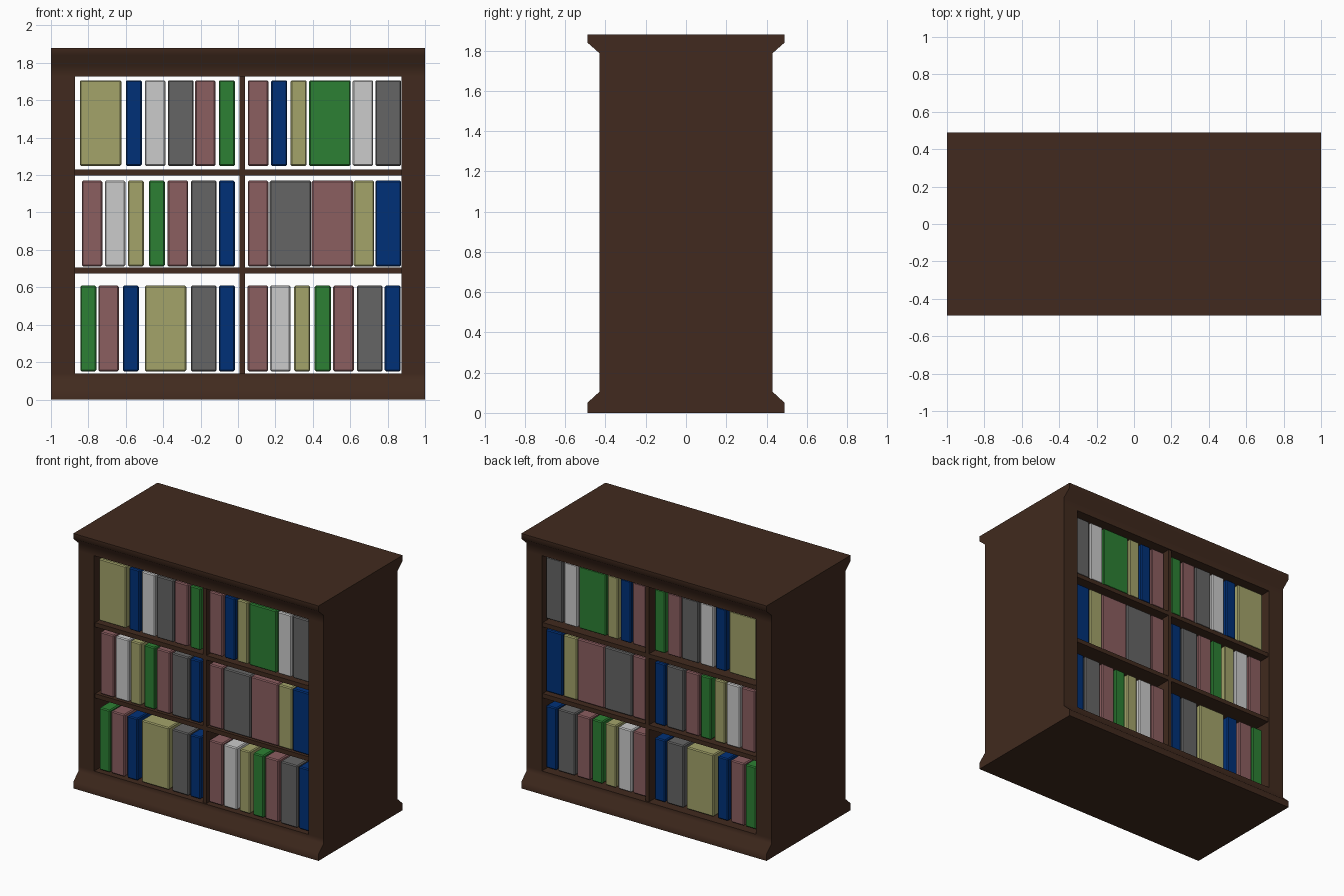
import bpy, bmesh, math

if "Cube" in bpy.data.objects:
    bpy.data.objects.remove(bpy.data.objects["Cube"])

def lin(c):
    c /= 255
    return c / 12.92 if c <= 0.04045 else ((c + 0.055) / 1.055) ** 2.4

def material(name, r, g, b):
    m = bpy.data.materials.new(name)
    m.diffuse_color = (lin(r), lin(g), lin(b), 1)
    m.use_nodes = True
    m.node_tree.nodes["Principled BSDF"].inputs["Base Color"].default_value = m.diffuse_color
    return m

wood = material("dark wood", 65, 42, 30)
covers = {
    "O": material("olive cover", 163, 163, 106),
    "B": material("blue cover", 0, 48, 119),
    "W": material("light grey cover", 203, 203, 203),
    "G": material("dark grey cover", 101, 101, 101),
    "M": material("mauve cover", 139, 94, 96),
    "N": material("green cover", 44, 128, 51),
}

def extrude_x(name, profile, x0, x1, mat):
    """Extrude a closed (y, z) profile from x0 to x1."""
    bm = bmesh.new()
    face = bm.faces.new([bm.verts.new((x0, y, z)) for y, z in profile])
    new = bmesh.ops.extrude_face_region(bm, geom=[face])["geom"]
    bmesh.ops.translate(bm, vec=(x1 - x0, 0, 0),
                        verts=[v for v in new if isinstance(v, bmesh.types.BMVert)])
    bmesh.ops.recalc_face_normals(bm, faces=bm.faces)
    me = bpy.data.meshes.new(name)
    bm.to_mesh(me)
    bm.free()
    me.materials.append(mat)
    ob = bpy.data.objects.new(name, me)
    bpy.context.collection.objects.link(ob)
    return ob

def box(name, x0, x1, y0, y1, z0, z1, mat):
    return extrude_x(name, [(y0, z0), (y1, z0), (y1, z1), (y0, z1)], x0, x1, mat)

def moulding(name, half):
    """Mirror a half profile front to back, extrude it and soften the flare."""
    ob = extrude_x(name, half + [(-y, z) for y, z in reversed(half)], -1, 1, wood)
    bpy.ops.object.select_all(action="DESELECT")
    ob.select_set(True)
    bpy.context.view_layer.objects.active = ob
    bpy.ops.object.shade_smooth_by_angle(angle=math.radians(60))

# base plinth and crown with flared mouldings on front and back
moulding("base", [(0.49, 0), (0.49, 0.05), (0.43, 0.105), (0.43, 0.139)])
moulding("crown", [(0.43, 1.727), (0.43, 1.787), (0.49, 1.84), (0.49, 1.88)])

# side panels
box("left_side", -1, -0.872, -0.43, 0.43, 0.139, 1.727, wood)
box("right_side", 0.875, 1, -0.43, 0.43, 0.139, 1.727, wood)

# shelves and centre divider
for i, z in enumerate((0.674, 1.198)):
    box(f"shelf_{i + 1}", -0.872, 0.875, -0.42, 0.42, z, z + 0.032, wood)
for i, (z0, z1) in enumerate(((0.139, 0.674), (0.706, 1.198), (1.23, 1.727))):
    box(f"divider_{i + 1}", 0.008, 0.037, -0.42, 0.42, z0, z1, wood)

# books: bottom height, then colour letter, width letter and left edge of each
widths = {"s": 0.086, "m": 0.11, "l": 0.138, "x": 0.222}
rows = [
    (0.151, "Ns Mm Bs Ox Gl Bs Mm Wm Os Ns Mm Gl Bs",
     (-.843, -.747, -.616, -.498, -.252, -.102, .051, .171, .30, .41, .509, .635, .784)),
    (0.712, "Mm Wm Os Ns Mm Gl Bs Mm Gx Mx Om Bl",
     (-.835, -.712, -.589, -.477, -.377, -.252, -.102, .053, .169, .393, .618, .734)),
    (1.249, "Ox Bs Wm Gl Mm Ns Mm Bs Os Nx Wm Gl",
     (-.846, -.60, -.498, -.375, -.23, -.102, .053, .177, .281, .38, .613, .734)),
]
for r, (z, codes, lefts) in enumerate(rows):
    for i, (code, x) in enumerate(zip(codes.split(), lefts)):
        book = box(f"book_{r + 1}_{i + 1}", x, x + widths[code[1]], -0.413, 0.39,
                   z, z + 0.458, covers[code[0]])
        bevel = book.modifiers.new("bevel", "BEVEL")
        bevel.width = 0.007
        bevel.segments = 1
